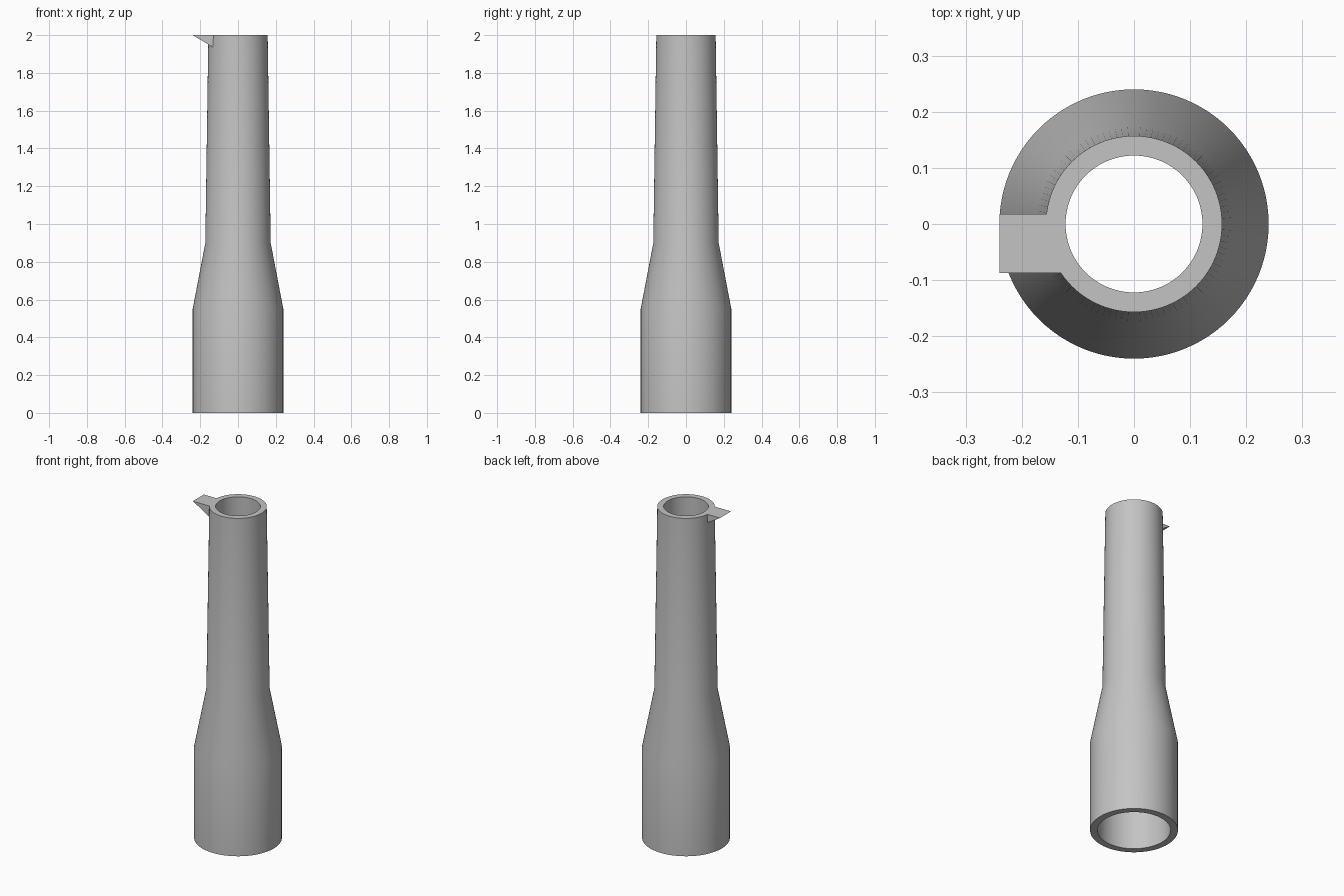
import bpy, bmesh, math

cube = bpy.data.objects.get("Cube")
if cube:
    bpy.data.objects.remove(cube, do_unlink=True)

grey = bpy.data.materials.new("plain grey")
grey.use_nodes = True
GREY = (0.55, 0.55, 0.55, 1)
grey.diffuse_color = GREY
grey.node_tree.nodes["Principled BSDF"].inputs["Base Color"].default_value = GREY


def add_object(name, bm):
    bmesh.ops.recalc_face_normals(bm, faces=bm.faces)
    mesh = bpy.data.meshes.new(name)
    bm.to_mesh(mesh)
    bm.free()
    mesh.materials.append(grey)
    obj = bpy.data.objects.new(name, mesh)
    bpy.context.collection.objects.link(obj)
    return obj


# Hollow stepped tube: closed wall section (radius, height) spun around z
SECTION = [(0.24, 0), (0.24, 0.55), (0.173, 0.9), (0.157, 2),
           (0.122, 2), (0.135, 0.9), (0.2, 0.55), (0.2, 0)]
SIDES = 96
bm = bmesh.new()
rings = []
for i in range(SIDES):
    a = math.tau * i / SIDES
    rings.append([bm.verts.new((r * math.cos(a), r * math.sin(a), z)) for r, z in SECTION])
for i, ring in enumerate(rings):
    following = rings[(i + 1) % SIDES]
    for j in range(len(SECTION)):
        k = (j + 1) % len(SECTION)
        bm.faces.new((ring[j], following[j], following[k], ring[k]))
tube = add_object("tube_body", bm)
bpy.context.view_layer.objects.active = tube
tube.select_set(True)
bpy.ops.object.shade_smooth_by_angle(angle=math.radians(30))

# Wedge tab at the rim, its root buried in the tube wall
bm = bmesh.new()
profile = [(-0.24, 2), (-0.128, 2), (-0.128, 1.933)]
side = bm.faces.new([bm.verts.new((x, -0.087, z)) for x, z in profile])
ext = bmesh.ops.extrude_face_region(bm, geom=[side])
verts = [v for v in ext["geom"] if isinstance(v, bmesh.types.BMVert)]
bmesh.ops.translate(bm, verts=verts, vec=(0, 0.105, 0))
add_object("rim_tab", bm)
